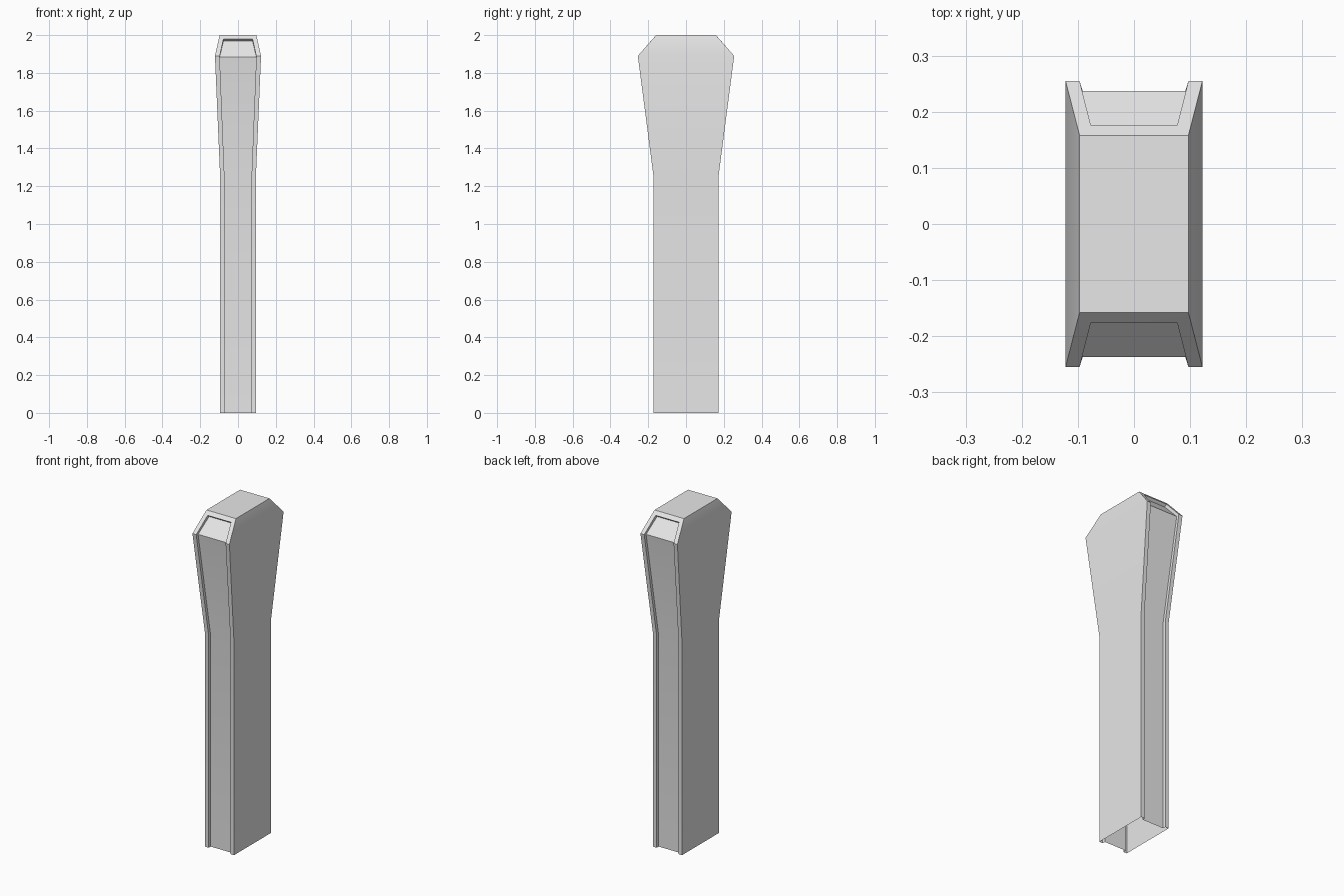
import bpy, bmesh, math

if "Cube" in bpy.data.objects:
    bpy.data.objects.remove(bpy.data.objects["Cube"])

grey = bpy.data.materials.new("light_grey")
grey.diffuse_color = (0.8, 0.8, 0.8, 1)
grey.use_nodes = True
grey.node_tree.nodes["Principled BSDF"].inputs["Base Color"].default_value = grey.diffuse_color

# Half sections by level: outer corner, channel rim, channel floor
outer = [(0.095, 0.173, 0), (0.095, 0.173, 1.26), (0.122, 0.255, 1.89), (0.097, 0.158, 2)]
rim = [(0.072, 0.173, 0), (0.072, 0.173, 1.26), (0.097, 0.255, 1.89), (0.077, 0.176, 1.98)]
floor = [(0.072, 0.155, 0), (0.072, 0.155, 1.26), (0.097, 0.237, 1.885), (0.077, 0.162, 1.968)]

bm = bmesh.new()


def face(*points):
    bm.faces.new([bm.verts.new(p) for p in points])


def flip(p, sx, sy):
    return (p[0] * sx, p[1] * sy, p[2])


for lo in range(3):
    hi = lo + 1
    # Broad side walls
    for sx in (-1, 1):
        face(*[flip(outer[i], sx, sy) for i, sy in ((lo, -1), (lo, 1), (hi, 1), (hi, -1))])
    for sy in (-1, 1):
        # Rim strips and channel walls
        for sx in (-1, 1):
            for a, b in ((outer, rim), (rim, floor)):
                face(*[flip(p, sx, sy) for p in (a[lo], b[lo], b[hi], a[hi])])
        # Channel floor
        face(*[flip(floor[i], sx, sy) for i, sx in ((lo, -1), (lo, 1), (hi, 1), (hi, -1))])

# Upper end of each channel
for sy in (-1, 1):
    for a, b in ((outer, rim), (rim, floor)):
        face(*[flip(p, sx, sy) for p, sx in ((a[3], -1), (a[3], 1), (b[3], 1), (b[3], -1))])

# Flat top cap; the bottom stays open
face(*[flip(outer[3], sx, sy) for sx, sy in ((-1, -1), (1, -1), (1, 1), (-1, 1))])

bmesh.ops.remove_doubles(bm, verts=bm.verts, dist=1e-5)
bmesh.ops.recalc_face_normals(bm, faces=bm.faces)
mesh = bpy.data.meshes.new("flared_post")
bm.to_mesh(mesh)
bm.free()
mesh.materials.append(grey)
post = bpy.data.objects.new("flared_post", mesh)
bpy.context.collection.objects.link(post)

# Soft flare bends, crisp edges
bpy.context.view_layer.objects.active = post
post.select_set(True)
bpy.ops.object.shade_smooth_by_angle(angle=math.radians(30))
